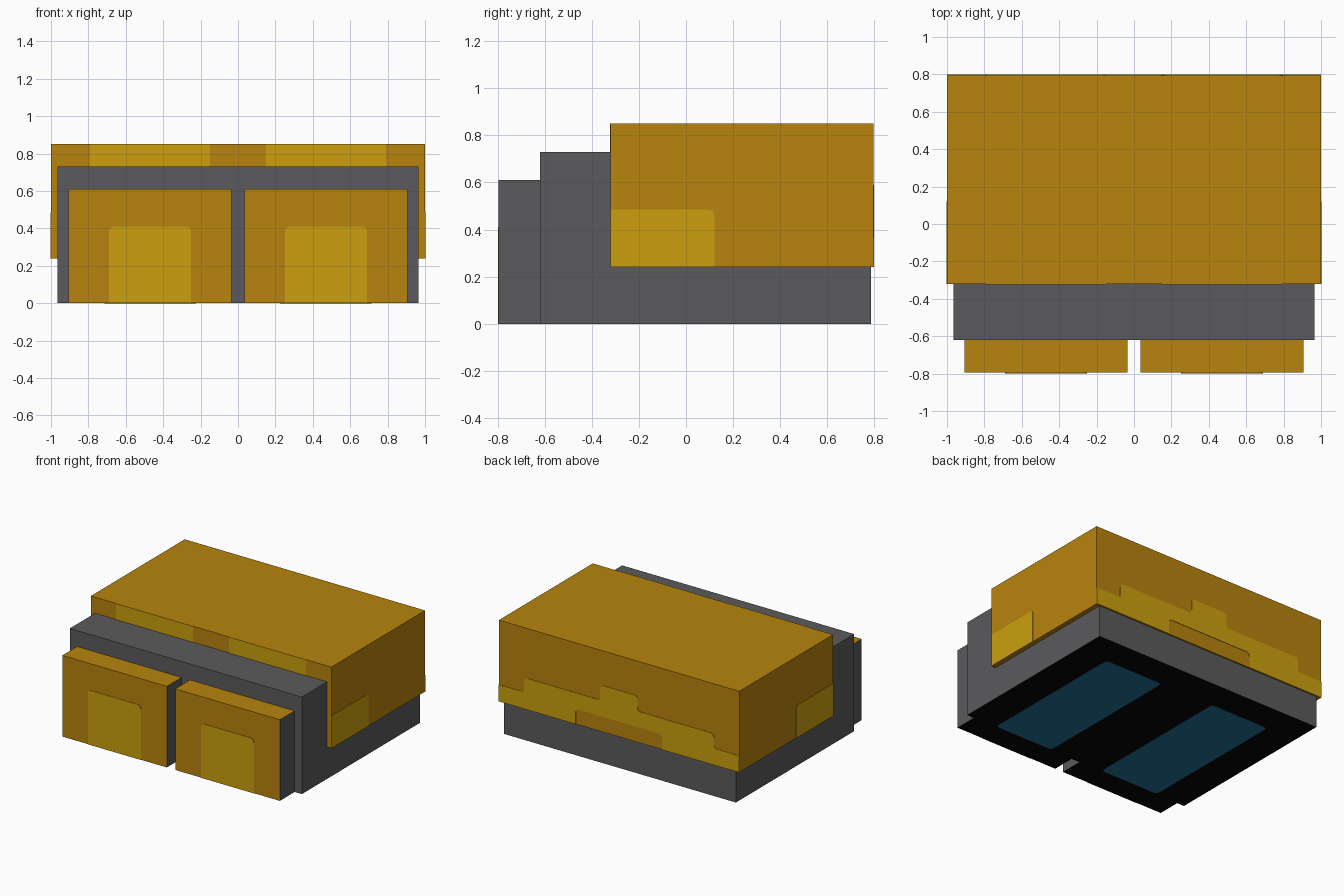
import bpy, bmesh, math
from mathutils import Vector

if "Cube" in bpy.data.objects:
    bpy.data.objects.remove(bpy.data.objects["Cube"])


def srgb(r, g, b):
    lin = [((c / 255 + 0.055) / 1.055) ** 2.4 if c > 10 else c / 255 / 12.92 for c in (r, g, b)]
    return (*lin, 1.0)


def material(name, rgb):
    m = bpy.data.materials.new(name)
    m.diffuse_color = srgb(*rgb)
    m.use_nodes = True
    m.node_tree.nodes["Principled BSDF"].inputs["Base Color"].default_value = m.diffuse_color
    return m


ORANGE = material("orange", (184, 132, 13))
YELLOW = material("yellow", (204, 160, 14))
GREY = material("grey", (91, 91, 93))
BLACK = material("black", (6, 6, 6))
BLUE = material("blue", (34, 112, 150))


def finish(name, bm, mats):
    me = bpy.data.meshes.new(name)
    bm.to_mesh(me)
    bm.free()
    for m in mats:
        me.materials.append(m)
    ob = bpy.data.objects.new(name, me)
    bpy.context.collection.objects.link(ob)
    return ob


def box(name, lo, hi, mats, rule=lambda n: 0, skip=lambda n: False):
    """Box between two corners; rule picks a material slot from each face normal."""
    bm = bmesh.new()
    bmesh.ops.create_cube(bm, size=1)
    lo, hi = Vector(lo), Vector(hi)
    for v in bm.verts:
        v.co = Vector([(lo[i] + hi[i]) / 2 + v.co[i] * (hi[i] - lo[i]) for i in range(3)])
    bm.normal_update()
    for f in bm.faces:
        f.material_index = rule(f.normal)
    bmesh.ops.delete(bm, geom=[f for f in bm.faces if skip(f.normal)], context='FACES')
    return finish(name, bm, mats)


def rounded(points, r=0.03, steps=4):
    """Outline from (a, b, round?) corners, with quadratic fillets where asked."""
    out = []
    for i, (a, b, rnd) in enumerate(points):
        p = Vector((a, b))
        if not rnd:
            out.append(p)
            continue
        p0 = p + (Vector(points[i - 1][:2]) - p).normalized() * r
        p1 = p + (Vector(points[(i + 1) % len(points)][:2]) - p).normalized() * r
        for k in range(steps + 1):
            t = k / steps
            out.append(p0 * (1 - t) ** 2 + p * 2 * t * (1 - t) + p1 * t * t)
    return out


def plate(name, outline, place, normal, mat, depth=0.003):
    """Thin painted panel: place maps 2D outline points onto the surface."""
    bm = bmesh.new()
    face = bm.faces.new([bm.verts.new(place(p.x, p.y)) for p in outline])
    ext = bmesh.ops.extrude_face_region(bm, geom=[face])
    moved = [g for g in ext['geom'] if isinstance(g, bmesh.types.BMVert)]
    bmesh.ops.translate(bm, verts=moved, vec=Vector(normal) * depth)
    bmesh.ops.recalc_face_normals(bm, faces=bm.faces)
    return finish(name, bm, [mat])


def sole_rule(n):
    return 1 if n.z < -0.5 else 0


def toe_rule(n):
    return 1 if n.z < -0.5 else (2 if abs(n.x) > 0.5 else 0)


# Main block and the larger cap over its back
box("body", (-0.965, -0.62, 0), (0.965, 0.785, 0.73), [GREY, BLACK], sole_rule)
box("cap", (-1, -0.32, 0.24), (1, 0.795, 0.85), [ORANGE])

for s, side in ((1, "right"), (-1, "left")):
    # Front block, open where it meets the body
    xs = sorted((s * 0.035, s * 0.905))
    box(side + "_front_block", (xs[0], -0.795, 0), (xs[1], -0.62, 0.61),
        [ORANGE, BLACK, GREY], toe_rule, lambda n: n.y > 0.5)
    # Yellow panel on the front block
    plate(side + "_front_panel",
          rounded([(0.25, 0, 0), (0.69, 0, 0), (0.69, 0.41, 1), (0.25, 0.41, 1)]),
          lambda a, b: (s * a, -0.795, b), (0, -1, 0), YELLOW)
    # Yellow panel on the cap front
    plate(side + "_cap_front_panel",
          rounded([(0.15, 0.73, 0), (0.79, 0.73, 0), (0.79, 0.85, 0), (0.15, 0.85, 0)]),
          lambda a, b: (s * a, -0.32, b), (0, -1, 0), YELLOW)
    # Yellow panel on the cap side
    plate(side + "_cap_side_panel",
          rounded([(-0.32, 0.24, 0), (0.12, 0.24, 0), (0.12, 0.485, 1), (-0.32, 0.485, 0)]),
          lambda a, b: (s, a, b), (s, 0, 0), YELLOW)
    # Blue pad underneath
    plate(side + "_sole_pad",
          rounded([(0.225, -0.61, 1), (0.715, -0.61, 1), (0.715, 0.56, 1), (0.225, 0.56, 1)]),
          lambda a, b: (s * a, b, 0), (0, 0, -1), BLUE, 0.002)

# Stepped yellow band along the back of the cap
half = [(0.36, 0.24, 0), (1, 0.24, 0), (1, 0.365, 0), (0.79, 0.365, 1),
        (0.79, 0.475, 1), (0.155, 0.475, 1), (0.155, 0.59, 1)]
band = [(0.36, 0.355, 1)] + half + [(-a, b, r) for a, b, r in reversed(half)] + [(-0.36, 0.355, 1)]
plate("back_band", rounded(band), lambda a, b: (a, 0.795, b), (0, 1, 0), YELLOW)
